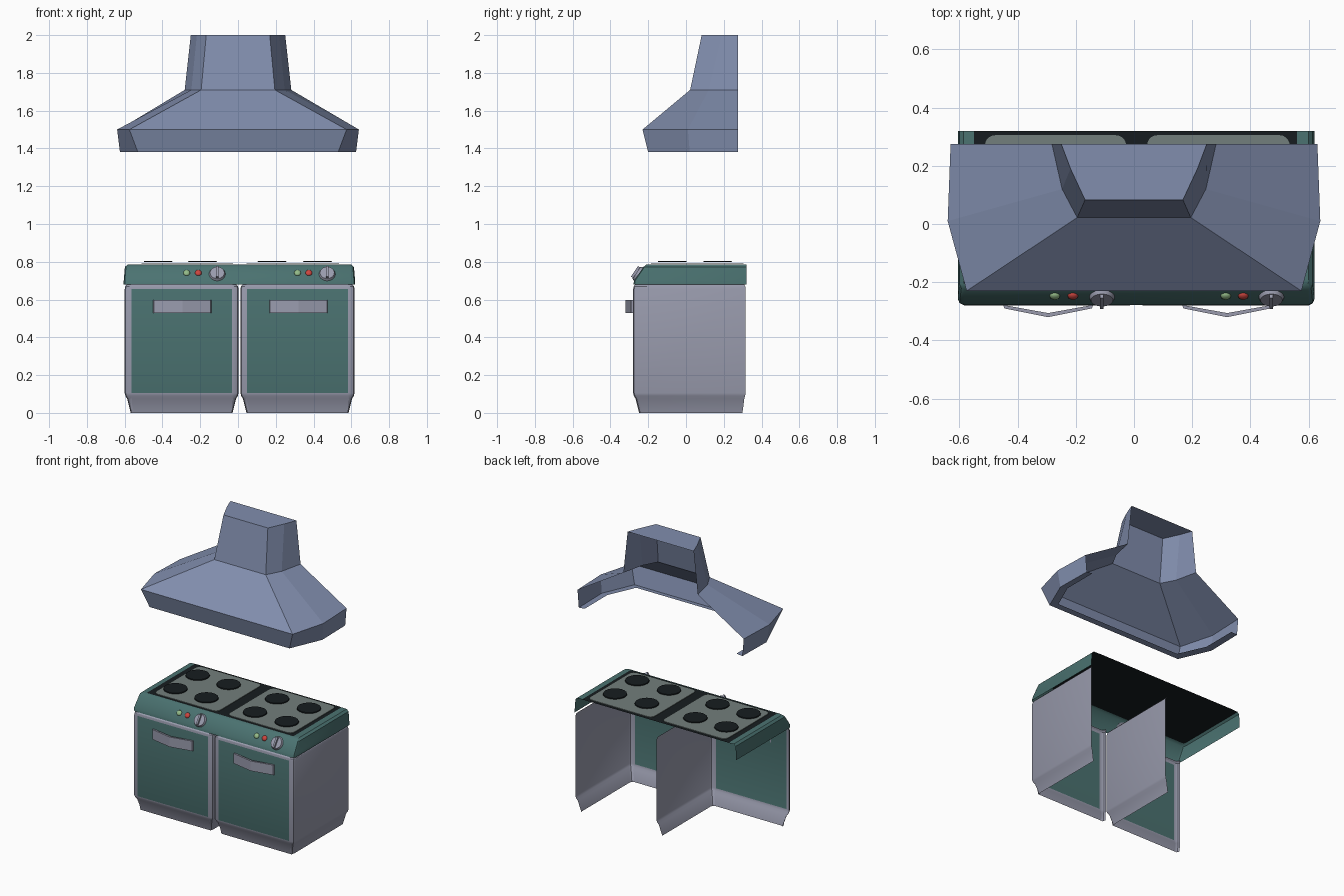
import bpy, bmesh, math
from mathutils import Matrix, Vector

if "Cube" in bpy.data.objects:
    bpy.data.objects.remove(bpy.data.objects["Cube"])


def mat(name, r, g, b):
    m = bpy.data.materials.new(name)
    m.diffuse_color = (r, g, b, 1)
    m.use_nodes = True
    m.node_tree.nodes["Principled BSDF"].inputs["Base Color"].default_value = m.diffuse_color
    return m


BLUE = mat("blue_steel", 0.22, 0.27, 0.42)
GREEN = mat("green_enamel", 0.07, 0.17, 0.165)
GREY = mat("grey_enamel", 0.32, 0.33, 0.42)
BLACK = mat("black", 0.008, 0.012, 0.014)
PLATE = mat("hob_plate", 0.17, 0.21, 0.20)
RED = mat("red_light", 0.6, 0.06, 0.05)
LIME = mat("green_light", 0.3, 0.5, 0.25)


def finish(bm, name, *mats, smooth=None):
    me = bpy.data.meshes.new(name)
    bm.to_mesh(me)
    bm.free()
    for m in mats:
        me.materials.append(m)
    ob = bpy.data.objects.new(name, me)
    bpy.context.collection.objects.link(ob)
    if smooth:
        bpy.ops.object.select_all(action='DESELECT')
        ob.select_set(True)
        bpy.context.view_layer.objects.active = ob
        bpy.ops.object.shade_smooth_by_angle(angle=math.radians(smooth))
    return ob


def loft(rings, cap=False):
    """Open sheet through rings of points, bottom to top, left to right."""
    bm = bmesh.new()
    vs = [[bm.verts.new(p) for p in r] for r in rings]
    grid = []
    for a, b in zip(vs, vs[1:]):
        grid.append([bm.faces.new((a[i], a[i + 1], b[i + 1], b[i])) for i in range(len(a) - 1)])
    if cap:
        bm.faces.new(vs[-1])
    return bm, grid


def prism(name, outline, z0, z1, m):
    """Flat outline extruded upwards."""
    bm = bmesh.new()
    f = bm.faces.new([bm.verts.new((x, y, z0)) for x, y in outline])
    top = bmesh.ops.extrude_face_region(bm, geom=[f])["geom"]
    bmesh.ops.translate(bm, vec=(0, 0, z1 - z0), verts=[v for v in top if isinstance(v, bmesh.types.BMVert)])
    bmesh.ops.recalc_face_normals(bm, faces=bm.faces)
    return finish(bm, name, m)


def rounded_rect(x0, x1, y0, y1, r, n=5):
    pts = []
    for cx, cy, a in ((x1 - r, y1 - r, 0), (x0 + r, y1 - r, 90), (x0 + r, y0 + r, 180), (x1 - r, y0 + r, 270)):
        for k in range(n + 1):
            t = math.radians(a + 90 * k / n)
            pts.append((cx + r * math.cos(t), cy + r * math.sin(t)))
    return pts


# Extractor hood: open-backed, each level gives back, side and front corners
def hood_ring(z, *half):
    return [(-x, y, z) for x, y in half] + [(x, y, z) for x, y in reversed(half)]


bm, _ = loft([
    hood_ring(1.385, (0.575, 0.275), (0.575, 0.03), (0.49, -0.16)),
    hood_ring(1.38, (0.62, 0.275), (0.625, 0.02), (0.53, -0.20)),
    hood_ring(1.50, (0.63, 0.275), (0.64, 0.01), (0.575, -0.23)),
    hood_ring(1.71, (0.282, 0.275), (0.247, 0.12), (0.195, 0.022)),
    hood_ring(2.00, (0.25, 0.275), (0.218, 0.19), (0.168, 0.083))], cap=True)
finish(bm, "extractor_hood", BLUE)


# Cabinets: front with door plus right side wall, open at left and back
def cabinet(name, x0, x1):
    def ring(z, d):
        a, b, f = x0 + d, x1 - d, -0.28 + d
        return [(a, f + 0.02, z), (a + 0.005, f + 0.006, z), (a + 0.018, f, z), (x0 + 0.035, f, z),
                (x1 - 0.035, f, z), (b - 0.018, f, z), (b - 0.005, f + 0.006, z), (b, f + 0.02, z),
                (b, 0.315 - d / 2, z)]
    levels = ((0, 0.032), (0.075, 0.013), (0.09, 0.004), (0.105, 0), (0.655, 0), (0.67, 0.003), (0.68, 0.012))
    bm, grid = loft([ring(z, d) for z, d in levels])
    grid[3][3].material_index = 1
    finish(bm, name, GREY, GREEN, smooth=30)


cabinet("left_cabinet", -0.60, 0.003)
cabinet("right_cabinet", 0.013, 0.617)

# Bent door handles
for side, cx in (("left", -0.295), ("right", 0.32)):
    prof = [(-0.155, -0.278), (-0.15, -0.290), (0, -0.320), (0.15, -0.290), (0.155, -0.278), (0, -0.306)]
    prism(side + "_handle", [(cx + x, y) for x, y in prof], 0.53, 0.598, GREY)


# Hob surround with sloped control panel
def rim_ring(z, s, f):
    a, b, y, c = -0.605 + s, 0.62 - s, -0.278 + f, 0.02
    return [(a, 0.32, z), (a, y + c, z), (a + 0.006, y + 0.006, z), (a + c, y, z),
            (b - c, y, z), (b - 0.006, y + 0.006, z), (b, y + c, z), (b, 0.32, z)]


inner = [(-0.55, 0.32), (-0.55, -0.19), (-0.55, -0.2), (-0.545, -0.2),
         (0.555, -0.2), (0.56, -0.2), (0.56, -0.19), (0.56, 0.32)]
bm, _ = loft([rim_ring(0.68, 0, 0), rim_ring(0.70, 0, 0.003), rim_ring(0.772, 0.006, 0.052),
              rim_ring(0.785, 0.02, 0.068), [(x, y, 0.786) for x, y in inner]])
finish(bm, "hob_surround", GREEN, smooth=30)

# Black hob top, plates and burners
bm = bmesh.new()
bm.faces.new([bm.verts.new(p + (0.7835,)) for p in ((-0.585, -0.205), (0.6, -0.205), (0.6, 0.32), (-0.585, 0.32))])
finish(bm, "hob_underlay", BLACK)
bm = bmesh.new()
bm.faces.new([bm.verts.new(p + (0.787,)) for p in ((-0.55, -0.2), (0.56, -0.2), (0.56, 0.32), (-0.55, 0.32))])
finish(bm, "hob_top", BLACK)
for side, x0, x1, centres in (("left", -0.512, -0.027, (-0.423, -0.188)), ("right", 0.045, 0.535, (0.18, 0.421))):
    prism(side + "_hob_plate", rounded_rect(x0, x1, -0.185, 0.305, 0.035), 0.787, 0.791, PLATE)
    for cx in centres:
        for cy in (-0.073, 0.167):
            bm = bmesh.new()
            bmesh.ops.create_cone(bm, cap_ends=True, segments=20, radius1=0.076, radius2=0.074, depth=0.006,
                                  matrix=Matrix.Translation((cx, cy, 0.802)))
            finish(bm, side + "_burner", BLACK)

# Controls on the sloped panel: local z points out of the slope
normal = Vector((0, -0.827, 0.562))
tilt = normal.to_track_quat('Z', 'Y').to_matrix().to_4x4()


def on_panel(x, z, lift):
    y = -0.275 + (z - 0.70) * 0.049 / 0.072
    return Matrix.Translation(Vector((x, y, z)) + normal * lift) @ tilt


for side, kx, gx, rx in (("left", -0.11, -0.272, -0.21), ("right", 0.472, 0.315, 0.375)):
    # Knob with a raised grip
    bm = bmesh.new()
    base = on_panel(kx, 0.735, 0.006)
    bmesh.ops.create_cone(bm, cap_ends=True, segments=20, radius1=0.044, radius2=0.038, depth=0.014, matrix=base)
    bmesh.ops.create_cube(bm, size=1, matrix=base @ Matrix.Translation((0, 0, 0.012))
                          @ Matrix.Diagonal((0.012, 0.068, 0.016, 1)))
    finish(bm, side + "_knob", GREY, smooth=30)
    # Indicator lights
    for lx, m, n in ((gx, LIME, "_green_light"), (rx, RED, "_red_light")):
        bm = bmesh.new()
        bmesh.ops.create_uvsphere(bm, u_segments=12, v_segments=8, radius=0.018,
                                  matrix=on_panel(lx, 0.741, 0) @ Matrix.Diagonal((1, 1, 0.6, 1)))
        finish(bm, side + n, m, smooth=60)
